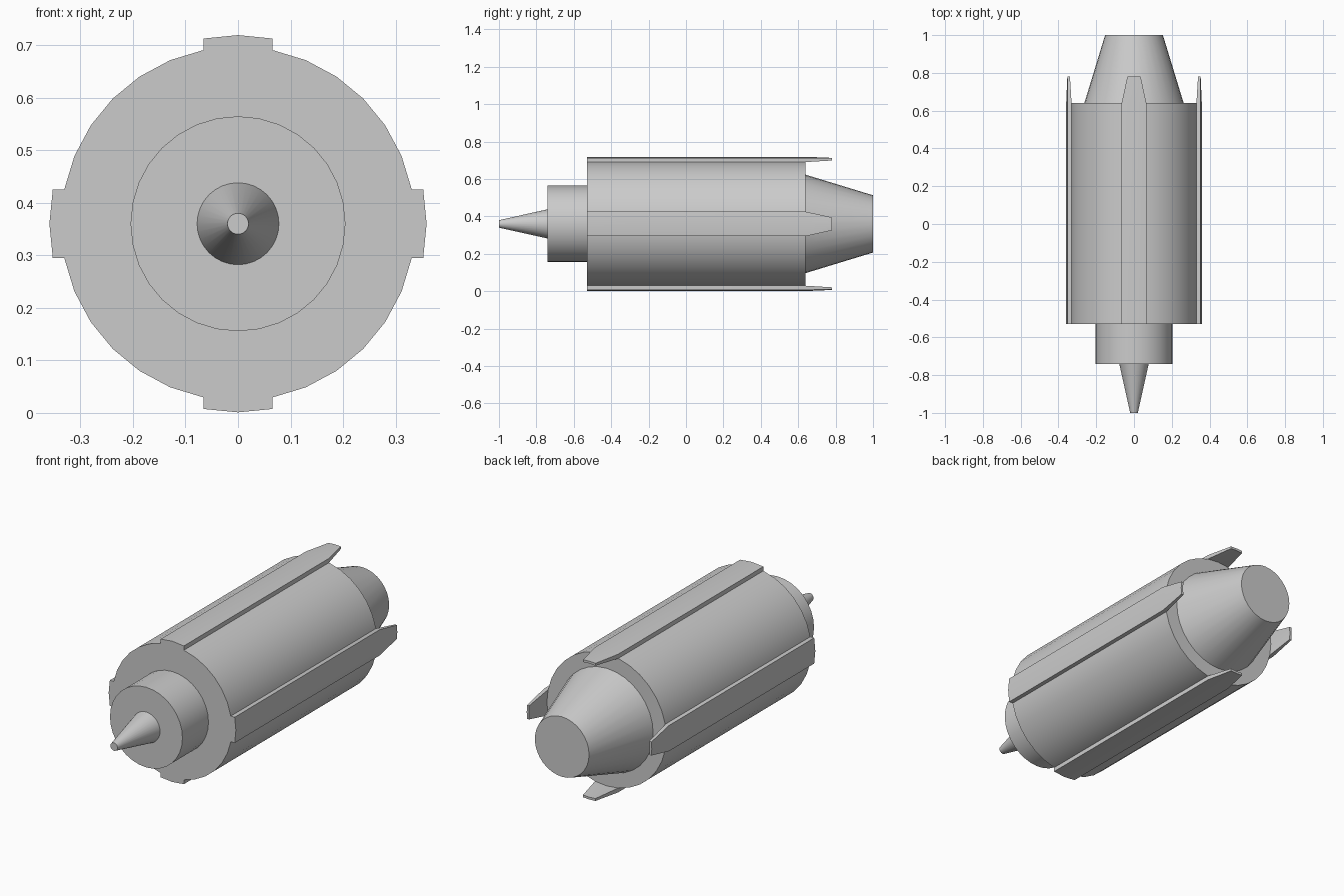
import bpy, bmesh, math
from mathutils import Matrix

if "Cube" in bpy.data.objects:
    bpy.data.objects.remove(bpy.data.objects["Cube"])

CZ = 0.36      # height of the long axis
SIDES = 32


def finish(name, bm, smooth=True):
    bmesh.ops.recalc_face_normals(bm, faces=bm.faces)
    mesh = bpy.data.meshes.new(name)
    bm.to_mesh(mesh)
    bm.free()
    ob = bpy.data.objects.new(name, mesh)
    bpy.context.collection.objects.link(ob)
    if smooth:
        bpy.ops.object.select_all(action='DESELECT')
        ob.select_set(True)
        bpy.context.view_layer.objects.active = ob
        bpy.ops.object.shade_smooth_by_angle(angle=math.radians(30))
    return ob


def frustum(name, y0, r0, y1, r1):
    """Round section along y, radius r0 at y0 and r1 at y1."""
    bm = bmesh.new()
    # the cone's local z runs along -y after the turn
    m = Matrix.Translation((0, (y0 + y1) / 2, CZ)) @ Matrix.Rotation(math.pi / 2, 4, 'X')
    bmesh.ops.create_cone(bm, cap_ends=True, segments=SIDES, radius1=r1,
                          radius2=r0, depth=y1 - y0, matrix=m)
    return finish(name, bm)


# Round sections from front to back
frustum("nose_cone", -1.0, 0.02, -0.74, 0.078)
frustum("front_collar", -0.74, 0.2045, -0.53, 0.2045)
frustum("main_barrel", -0.53, 0.337, 0.64, 0.337)
frustum("rear_nozzle", 0.64, 0.263, 1.0, 0.153)


def strip(name, angle):
    """Raised rail with a tapered tip overhanging the back of the barrel."""
    # y, half width, inner edge, inner middle, outer edge, outer middle
    stations = [(-0.53, 0.0655, 0.3305, 0.337, 0.3525, 0.359),
                (0.64, 0.0655, 0.3305, 0.337, 0.3525, 0.359),
                (0.78, 0.035, 0.339, 0.341, 0.351, 0.353)]
    bm = bmesh.new()
    rings = []
    for y, w, ie, im, oe, om in stations:
        pts = [(-w, ie), (0, im), (w, ie), (w, oe), (0, om), (-w, oe)]
        rings.append([bm.verts.new((x, y, z)) for x, z in pts])
    for a, b in zip(rings, rings[1:]):
        for i in range(6):
            j = (i + 1) % 6
            bm.faces.new((a[i], a[j], b[j], b[i]))
    bm.faces.new(rings[0])
    bm.faces.new(rings[-1])
    bm.transform(Matrix.Translation((0, 0, CZ)) @ Matrix.Rotation(angle, 4, 'Y'))
    return finish(name, bm)


# Four rails at the quarter points
for i, side in enumerate(("top", "right", "bottom", "left")):
    strip("rail_" + side, i * math.pi / 2)
